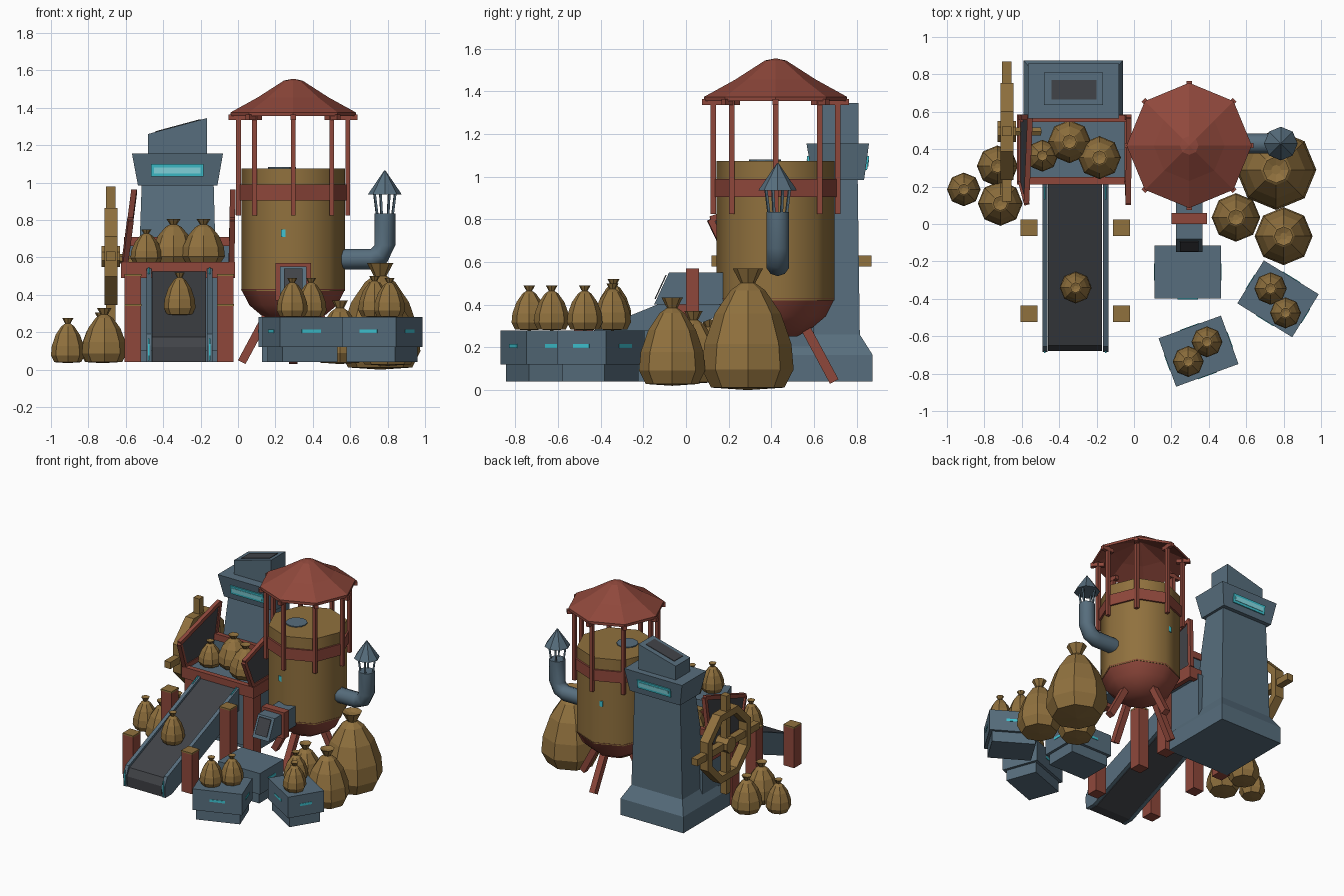
import bpy, bmesh, math
from mathutils import Vector, Matrix

if "Cube" in bpy.data.objects:
    bpy.data.objects.remove(bpy.data.objects["Cube"])


def material(name, col):
    m = bpy.data.materials.new(name)
    m.diffuse_color = (*col, 1)
    m.use_nodes = True
    m.node_tree.nodes["Principled BSDF"].inputs["Base Color"].default_value = m.diffuse_color
    return m


RUST = material("rust red", (0.275, 0.064, 0.044))
GOLD = material("ochre", (0.28, 0.165, 0.048))
BLUE = material("slate blue", (0.095, 0.155, 0.205))
DARK = material("dark grey", (0.052, 0.056, 0.064))
CYAN = material("cyan light", (0.05, 0.55, 0.64))
PALE = material("pale cyan", (0.25, 0.75, 0.82))


def skin(name, rings, mat, closed=False, smooth=None):
    """Bridge a row of equal-sized point rings into one solid."""
    bm = bmesh.new()
    vs = [[bm.verts.new(p) for p in r] for r in rings]
    n = len(vs[0])
    pairs = list(zip(vs, vs[1:])) + ([(vs[-1], vs[0])] if closed else [])
    for a, b in pairs:
        for i in range(n):
            j = (i + 1) % n
            bm.faces.new((a[i], a[j], b[j], b[i]))
    if not closed:
        bm.faces.new(vs[0])
        bm.faces.new(vs[-1])
    bmesh.ops.recalc_face_normals(bm, faces=bm.faces)
    me = bpy.data.meshes.new(name)
    bm.to_mesh(me)
    bm.free()
    me.materials.append(mat)
    ob = bpy.data.objects.new(name, me)
    bpy.context.collection.objects.link(ob)
    if smooth:
        bpy.ops.object.select_all(action='DESELECT')
        ob.select_set(True)
        bpy.context.view_layer.objects.active = ob
        bpy.ops.object.shade_smooth_by_angle(angle=math.radians(smooth))
    return ob


def lathe(name, prof, c, mat, n=8, smooth=None, turn=0.0):
    ang = [turn + 2 * math.pi * i / n for i in range(n)]
    return skin(name, [[(c[0] + max(r, .003) * math.cos(a), c[1] + max(r, .003) * math.sin(a), z)
                        for a in ang] for r, z in prof], mat, smooth=smooth)


def loft(name, levels, mat):
    """Stacked rectangles (x0, x1, y0, y1, z)."""
    return skin(name, [[(a, c, z), (b, c, z), (b, d, z), (a, d, z)] for a, b, c, d, z in levels], mat)


def box(name, x0, x1, y0, y1, z0, z1, mat):
    return loft(name, [(x0, x1, y0, y1, z0), (x0, x1, y0, y1, z1)], mat)


def prism(name, yz, x0, x1, mat, lean=0.0):
    return skin(name, [[(x + lean * (z - .57), y, z) for y, z in yz] for x in (x0, x1)], mat)


def beam(name, p, q, w, mat, n=4):
    p, q = Vector(p), Vector(q)
    rot = (q - p).to_track_quat('Z', 'Y')
    off = [rot @ Vector((w * math.cos(a), w * math.sin(a), 0)) for a in
           [math.pi / n + 2 * math.pi * i / n for i in range(n)]]
    return skin(name, [[p + o for o in off], [q + o for o in off]], mat)


def sack(x, y, z, r, h):
    prof = [(0, 0), (.8, .02), (1, .17), (.95, .38), (.72, .63), (.38, .82), (.16, .88), (.33, 1), (.12, .97)]
    lathe("sack", [(a * r, z + b * h) for a, b in prof], (x, y), GOLD)


# --- storage tank
TX, TY = .295, .42
T = (TX, TY)
lathe("tank_body", [(.276, .42), (.276, 1.075)], T, GOLD, smooth=50)
lathe("tank_bottom", [(.1, .25), (.17, .29), (.235, .345), (.278, .43)], T, RUST, smooth=50)
lathe("tank_band", [(.29, .905), (.29, .99)], T, RUST)
lathe("tank_hatch", [(.075, 1.07), (.075, 1.082)], (TX - .06, TY - .05), BLUE, 12)
lathe("tank_roof", [(0, 1.555), (.05, 1.545), (.19, 1.455), (.335, 1.375), (.335, 1.355),
                    (.19, 1.435), (0, 1.52)], T, RUST)
for i in range(8):
    a = i * math.pi / 4
    c, s = math.cos(a), math.sin(a)
    at = lambda r, z: (TX + r * c, TY + r * s, z)
    beam("roof_post", at(.292, .825), at(.292, 1.37), .018, RUST)
    beam("roof_rafter", at(.25, 1.35), at(.345, 1.35), .02, RUST)
    if i % 2 == 0:
        beam("tank_leg", at(.13, .31), at(.275, .04), .032, RUST)
for sy in (-1, 1):
    box("tank_gauge", TX - .065, TX - .04, TY + sy * .255 - .005, TY + sy * .255 + .005, .71, .75, CYAN)

# --- discharge chute with its collar
prism("chute", [(.18, .40), (.18, .55), (-.08, .55), (-.15, .40)], .225, .365, BLUE)
prism("chute_mouth", [(-.09, .54), (-.142, .427), (-.148, .427), (-.096, .54)], .245, .345, DARK)
box("chute_collar", .2, .39, 0, .06, .37, .57, RUST)

# --- exhaust pipe with rain cap
PY, PX, PR = .43, .785, .056
path = [(.52, .59, 0), (.71, .59, 0), (.757, .612, 45), (.785, .665, 90), (.785, .835, 90)]
rings = []
for x, z, t in path:
    t = math.radians(t)
    rings.append([(x - PR * math.sin(t) * math.cos(a), PY + PR * math.sin(a),
                   z + PR * math.cos(t) * math.cos(a)) for a in [k * math.pi / 5 for k in range(10)]])
skin("exhaust_pipe", rings, BLUE, smooth=50)
lathe("pipe_cap", [(.09, .935), (.085, .945), (0, 1.065)], (PX, PY), BLUE)
for k in range(4):
    c, s = math.cos(k * math.pi / 2 + .4), math.sin(k * math.pi / 2 + .4)
    beam("cap_strut", (PX + .045 * c, PY + .045 * s, .83), (PX + .06 * c, PY + .06 * s, .94), .008, BLUE)

# --- tower with flared foot, head and sloped chimney
loft("tower", [(-.59, -.06, .30, .875, .04), (-.59, -.06, .30, .875, .165), (-.54, -.11, .50, .815, .26),
               (-.515, -.13, .62, .805, .99)], BLUE)
loft("tower_head", [(-.535, -.11, .595, .835, .985), (-.567, -.08, .565, .858, 1.155)], BLUE)
chim = box("chimney", -.48, -.165, .635, .81, 1.15, 1.26, BLUE)
mouth = box("chimney_mouth", -.44, -.2, .665, .77, 1.26, 1.264, DARK)
for ob in (chim, mouth):
    for v in ob.data.vertices:
        if v.co.z > 1.2:
            v.co.z += (v.co.x + .48) * .27
for y, t in ((.576, -1), (.849, 1)):
    for name, dx, dz, d, m in (("light_strip", .14, .033, .005, CYAN), ("light_core", .125, .016, .008, PALE)):
        strip = box(name, -.325 - dx, -.325 + dx, y - d, y + d, 1.065 - dz, 1.065 + dz, m)
        for v in strip.data.vertices:
            v.co.y += t * (v.co.z - 1.065) * .15

# --- loading platform
box("platform_support", -.56, -.08, .23, .6, .1, .53, BLUE)
box("platform_floor", -.6, -.04, .23, .57, .5, .56, BLUE)
for y in (.21, .545):
    box("platform_beam", -.625, -.015, y, y + .04, .49, .575, RUST)
for x in (-.625, -.05):
    box("platform_side_beam", x, x + .035, .21, .585, .49, .575, RUST)
box("back_wall", -.6, -.04, .555, .57, .56, .67, BLUE)
box("back_rail", -.61, -.03, .545, .58, .66, .71, RUST)
corners = [(.22, .58), (.57, .58), (.57, .95), (.115, .80)]
for x, lean in ((-.605, .13), (-.035, .02)):
    prism("side_panel", corners, x - .006, x + .006, DARK, lean)
    for (y0, z0), (y1, z1) in zip(corners, corners[1:] + corners[:1]):
        beam("side_panel_frame", (x + lean * (z0 - .57), y0, z0), (x + lean * (z1 - .57), y1, z1), .021, RUST)

# --- conveyor
belt = [(-.6, .04), (-.675, .04), (-.68, .12), (-.65, .175), (.21, .525), (.21, .37)]
prism("conveyor_belt", belt, -.46, -.17, DARK)
rail = [(-.6, .04), (-.68, .04), (-.685, .13), (-.655, .19), (.21, .54), (.21, .37)]
for x in (-.49, -.165):
    prism("conveyor_rail", rail, x, x + .028, BLUE)
    box("rail_front_light", x + .01, x + .018, -.69, -.68, .05, .165, CYAN)
    prism("rail_top_light", [(.13, .512), (.2, .541), (.2, .545), (.13, .516)], x + .01, x + .018, CYAN)
for x in (-.562, -.067):
    for y, h in ((-.48, .34), (-.02, .5)):
        box("post", x - .044, x + .044, y - .044, y + .044, .04, h, RUST)
        box("post_cap", x - .045, x + .045, y - .045, y + .045, h, h + .012, GOLD)
    box("rear_post", x - .044, x + .044, .22, .31, .04, .5, RUST)

# --- hand wheel on the left
WX, WY, WZ = -.68, .495, .605
rings = []
for k in range(8):
    a = (k + .5) * math.pi / 4
    rings.append([(WX + dx, WY + r * math.cos(a), WZ + r * math.sin(a))
                  for dx, r in ((-.035, .225), (.035, .225), (.035, .28), (-.035, .28))])
skin("wheel_rim", rings, GOLD, closed=True)
for d in ((0, 1), (1, 0)):
    beam("wheel_spoke", (WX, WY - .375 * d[0], WZ - .375 * d[1]), (WX, WY + .375 * d[0], WZ + .375 * d[1]), .036, GOLD)
beam("wheel_hub", (WX - .05, WY, WZ), (WX + .05, WY, WZ), .06, GOLD, 8)
beam("wheel_axle", (WX, WY, WZ), (-.5, WY, WZ - .04), .025, GOLD, 6)


# --- crates with light strips
def crate(x, y, w, d, deg):
    w, d = w / 2, d / 2
    i = .02
    parts = [loft("crate", [(-w + i, w - i, -d + i, d - i, .04), (-w + i, w - i, -d + i, d - i, .12),
                            (-w, w, -d, d, .12), (-w, w, -d, d, .28)], BLUE)]
    for s in (-1, 1):
        parts.append(box("crate_light", -.055, .055, s * d - .003, s * d + .003, .197, .215, CYAN))
        parts.append(box("crate_light", s * w - .003, s * w + .003, -.045, .045, .197, .215, CYAN))
    for p in parts:
        p.data.transform(Matrix.Translation((x, y, 0)) @ Matrix.Rotation(math.radians(deg), 4, 'Z'))


crate(.287, -.257, .355, .285, 0)
crate(.77, -.40, .345, .27, -31.7)
crate(.345, -.68, .355, .275, 20)

# --- sacks: x, y, base z, radius, height
for s in ((.76, .29, 0, .215, .57), (.80, -.065, .02, .155, .415), (.545, .035, .03, .13, .34),
          (-.91, .185, .035, .09, .24), (-.73, .31, .035, .11, .27), (-.715, .11, .035, .12, .295),
          (-.49, .365, .565, .085, .185), (-.345, .44, .565, .115, .24), (-.185, .355, .565, .115, .24),
          (-.312, -.34, .29, .085, .23),
          (.73, -.345, .28, .087, .22), (.81, -.475, .28, .083, .21),
          (.29, -.735, .28, .083, .21), (.39, -.63, .28, .083, .21)):
    sack(*s)
